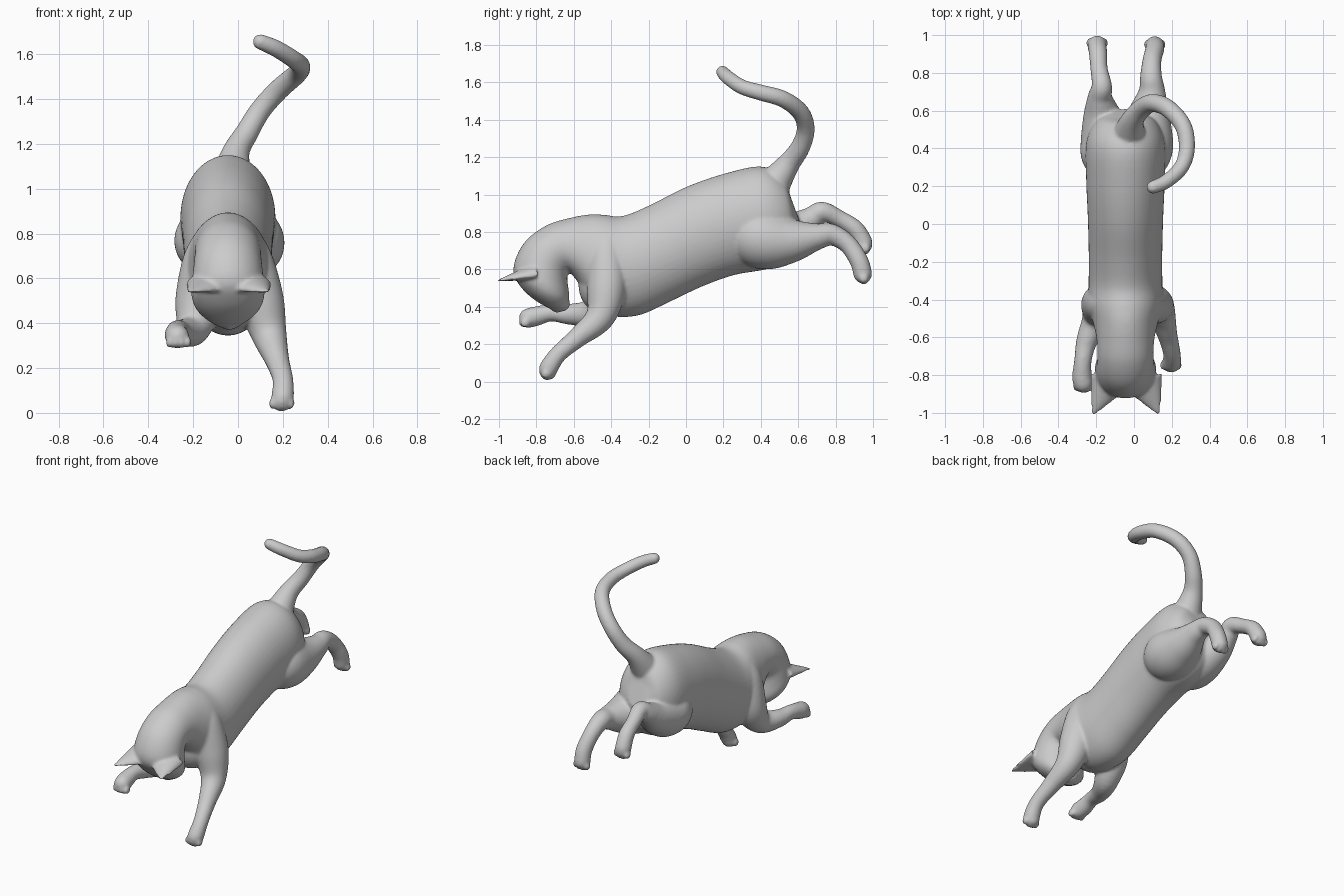
import bpy, bmesh, math
from mathutils import Vector, Matrix

N = 48
ANGLES = [2 * math.pi * k / N for k in range(N)]
bm = bmesh.new()


def spline(rows, steps=6):
    """Catmull-Rom interpolation of rows of numbers."""
    out = []
    for i in range(len(rows) - 1):
        p = [rows[max(i - 1, 0)], rows[i], rows[i + 1], rows[min(i + 2, len(rows) - 1)]]
        for s in range(steps):
            t = s / steps
            out.append([0.5 * (2 * b + (c - a) * t + (2 * a - 5 * b + 4 * c - d) * t * t
                        + (3 * b - a - 3 * c + d) * t ** 3) for a, b, c, d in zip(*p)])
    return out + [list(rows[-1])]


def loft(rings):
    """Closed skin over a list of rings."""
    vs = [[bm.verts.new(p) for p in r] for r in rings]
    fs = []
    for a, b in zip(vs, vs[1:]):
        for i in range(N):
            j = (i + 1) % N
            fs.append(bm.faces.new((a[i], a[j], b[j], b[i])))
    fs += [bm.faces.new(vs[0]), bm.faces.new(vs[-1])]
    bmesh.ops.recalc_face_normals(bm, faces=fs)


def tube(rows):
    """Round limb through (x, y, z, radius) with a rounded tip."""
    pts = spline(rows)
    p, q = Vector(pts[-1][:3]), Vector(pts[-2][:3])
    t, r = (p - q).normalized(), pts[-1][3]
    for d, k in ((0.4, 0.92), (0.7, 0.71), (0.9, 0.44), (1.0, 0.15)):
        pts.append([*(p + t * r * d), r * k])
    c = [Vector(a[:3]) for a in pts]
    rings, side, prev = [], None, None
    for i, a in enumerate(pts):
        t = (c[min(i + 1, len(c) - 1)] - c[max(i - 1, 0)]).normalized()
        side = t.orthogonal().normalized() if side is None else prev.rotation_difference(t) @ side
        prev, up = t, t.cross(side)
        rings.append([c[i] + a[3] * (side * math.cos(w) + up * math.sin(w)) for w in ANGLES])
    loft(rings)


def ball(loc, size):
    m = Matrix.Translation(loc) @ Matrix.Diagonal((*size, 1))
    bmesh.ops.create_icosphere(bm, subdivisions=4, radius=1, matrix=m)


def toes(loc, axis):
    """Row of four toes across a paw tip."""
    for i in range(4):
        u = i - 1.5
        ball(Vector(loc) + Vector((u * 0.027, 0, 0)) - Vector(axis) * abs(u) * 0.008, (0.017, 0.026, 0.026))


# Torso, neck and head: top y, top z, bottom y, bottom z, half width
trunk = [(0.555, 1.00, 0.61, 0.85, 0.07), (0.52, 1.09, 0.575, 0.70, 0.155),
         (0.40, 1.15, 0.46, 0.61, 0.208), (0.20, 1.11, 0.26, 0.57, 0.208),
         (0.00, 1.04, 0.09, 0.51, 0.20), (-0.20, 0.94, -0.08, 0.43, 0.195),
         (-0.34, 0.885, -0.25, 0.355, 0.195), (-0.44, 0.892, -0.40, 0.35, 0.195),
         (-0.52, 0.893, -0.50, 0.40, 0.175), (-0.62, 0.875, -0.57, 0.52, 0.155),
         (-0.74, 0.838, -0.62, 0.58, 0.148), (-0.85, 0.76, -0.635, 0.56, 0.152),
         (-0.91, 0.66, -0.63, 0.51, 0.16), (-0.92, 0.57, -0.625, 0.47, 0.162),
         (-0.87, 0.49, -0.625, 0.44, 0.142), (-0.80, 0.43, -0.635, 0.41, 0.10),
         (-0.72, 0.385, -0.655, 0.385, 0.045)]
rings = []
for ty, tz, by, bz, w in spline(trunk):
    top, bot = Vector((-0.045, ty, tz)), Vector((-0.045, by, bz))
    mid, half = (top + bot) / 2, (top - bot) / 2
    rings.append([mid + half * math.sin(a) + Vector((w * math.cos(a), 0, 0)) for a in ANGLES])
loft(rings)

# Chest, muzzle and nose
ball((-0.045, -0.46, 0.52), (0.16, 0.115, 0.15))
ball((-0.04, -0.675, 0.415), (0.065, 0.055, 0.042))
ball((-0.04, -0.69, 0.388), (0.025, 0.028, 0.02))

# Ears: tapered shells, hollowed on the underside
for s in (-1, 1):
    rings = []
    for t in (0, 0.25, 0.5, 0.75, 0.92, 1):
        r = 0.088 * (1 - t) + 0.009
        c = Vector((-0.042 + s * (0.102 + 0.074 * t), -0.84 - 0.168 * t, 0.585 - 0.045 * t))
        ring = []
        for a in ANGLES:
            u, v = math.cos(a), math.sin(a)
            lift = 0.65 * v if v > 0 else 0.12 * v
            ring.append(c + r * Vector((0.92 * u, 0.55 * s * u, lift - 0.3 + 0.1 * s * u)))
        rings.append(ring)
    loft(rings)

# Front legs, growing out of the shoulders
tube([(0.02, -0.42, 0.80, 0.07), (0.055, -0.425, 0.68, 0.10), (0.10, -0.425, 0.50, 0.105),
      (0.14, -0.46, 0.345, 0.078), (0.175, -0.58, 0.235, 0.054), (0.20, -0.68, 0.15, 0.046),
      (0.20, -0.73, 0.08, 0.05), (0.195, -0.738, 0.056, 0.048)])
toes((0.195, -0.748, 0.03), (0, 0, -1))
tube([(-0.11, -0.42, 0.80, 0.07), (-0.145, -0.425, 0.68, 0.10), (-0.175, -0.425, 0.50, 0.105),
      (-0.2, -0.5, 0.375, 0.075), (-0.25, -0.62, 0.36, 0.056), (-0.27, -0.72, 0.368, 0.046),
      (-0.275, -0.80, 0.35, 0.052), (-0.27, -0.84, 0.34, 0.053)])
toes((-0.265, -0.872, 0.315), (0, -1, 0))

# Hind legs, growing out of the haunches
tube([(0.0, 0.26, 0.82, 0.10), (0.035, 0.36, 0.775, 0.155), (0.055, 0.46, 0.755, 0.155),
      (0.078, 0.58, 0.755, 0.115), (0.095, 0.70, 0.775, 0.072), (0.09, 0.78, 0.785, 0.058),
      (0.095, 0.865, 0.735, 0.05), (0.11, 0.925, 0.645, 0.05), (0.11, 0.945, 0.575, 0.05)])
toes((0.11, 0.95, 0.54), (0, 0, -1))
tube([(-0.09, 0.26, 0.82, 0.10), (-0.125, 0.36, 0.775, 0.15), (-0.145, 0.46, 0.77, 0.14),
      (-0.17, 0.58, 0.81, 0.10), (-0.18, 0.67, 0.87, 0.066), (-0.17, 0.73, 0.908, 0.054),
      (-0.185, 0.82, 0.87, 0.046), (-0.19, 0.90, 0.82, 0.048), (-0.195, 0.94, 0.76, 0.05),
      (-0.195, 0.948, 0.735, 0.05)])
toes((-0.195, 0.958, 0.70), (0, 0, -1))

# Tail
tube([(-0.03, 0.45, 1.03, 0.10), (-0.01, 0.545, 1.16, 0.062), (0.04, 0.61, 1.25, 0.052),
      (0.10, 0.64, 1.35, 0.048), (0.18, 0.612, 1.44, 0.047), (0.26, 0.52, 1.51, 0.045),
      (0.28, 0.40, 1.545, 0.043), (0.25, 0.30, 1.575, 0.04), (0.17, 0.225, 1.625, 0.038),
      (0.10, 0.195, 1.655, 0.035)])

mesh = bpy.data.meshes.new("leaping_cat")
bm.to_mesh(mesh)
bm.free()
cat = bpy.data.objects.new("leaping_cat", mesh)
bpy.context.collection.objects.link(cat)

# Fuse all parts into one soft skin
fuse = cat.modifiers.new("fuse", 'REMESH')
fuse.mode = 'VOXEL'
fuse.voxel_size = 0.009
fuse.use_smooth_shade = True
soft = cat.modifiers.new("soften", 'SMOOTH')
soft.factor = 0.5
soft.iterations = 8
